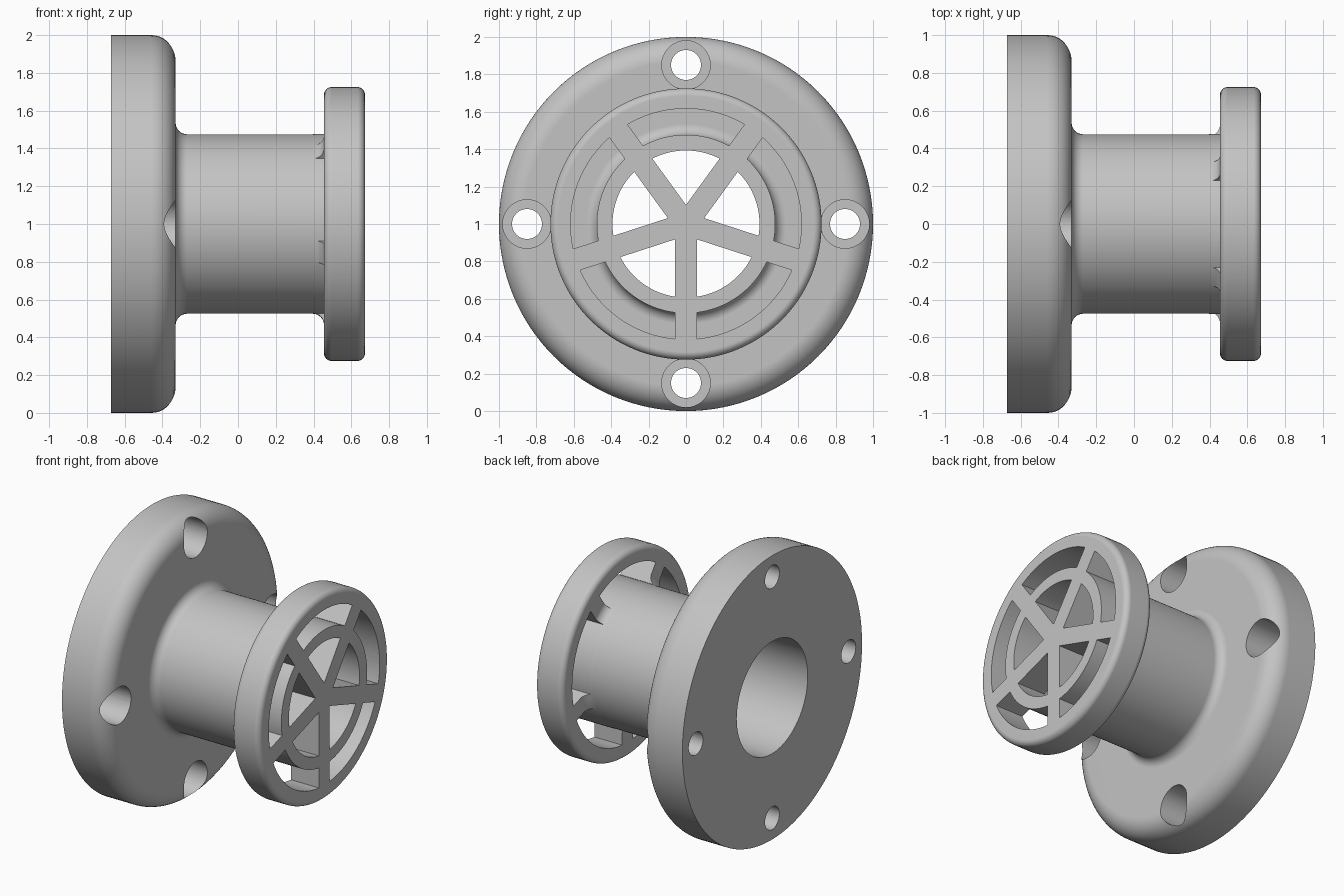
import bpy, bmesh
from math import sin, cos, asin, pi, radians
from mathutils import Matrix, Vector

if "Cube" in bpy.data.objects:
    bpy.data.objects.remove(bpy.data.objects["Cube"], do_unlink=True)

BACK, FRONT = -0.672, 0.672      # ends along x
FLANGE, CAP = -0.33, 0.455       # inner faces of the flange and the cap
BORE, TUBE, CAP_R = 0.395, 0.475, 0.725
SPOKE = 0.06                     # half the spoke width
AXIS = Vector((0, 0, 1))


def arc(x, r, rad, start, end, steps=8):
    """Quarter-round points in the (x, radius) plane."""
    angles = [radians(start + (end - start) * i / steps) for i in range(steps + 1)]
    return [(x + rad * cos(a), r + rad * sin(a)) for a in angles]


def lathe(bm, profile, centre, steps):
    """Revolve (x, radius) points round an x-parallel line."""
    verts = [bm.verts.new(centre + Vector((x, 0, r))) for x, r in profile]
    edges = [bm.edges.new(pair) for pair in zip(verts, verts[1:])]
    result = bmesh.ops.spin(bm, geom=verts + edges, cent=centre, axis=(1, 0, 0),
                            angle=2 * pi, steps=steps, use_duplicate=False)
    bmesh.ops.remove_doubles(bm, verts=bm.verts, dist=1e-5)


def sector(bm, r_in, r_out, a0, a1, x0, x1, steps=20):
    """Prism between two spokes, its sides parallel to them."""
    def sweep(r):
        off = asin(SPOKE / r)
        lo, hi = a0 + off, a1 - off
        return [(r, lo + (hi - lo) * i / steps) for i in range(steps + 1)]
    if r_in:
        inner = sweep(r_in)
    else:
        inner = [(SPOKE / sin((a1 - a0) / 2), (a0 + a1) / 2)]
    outline = sweep(r_out) + inner[::-1]
    face = bm.faces.new([bm.verts.new(AXIS + Vector((x0, r * cos(a), r * sin(a))))
                         for r, a in outline])
    top = bmesh.ops.extrude_face_region(bm, geom=[face])["geom"]
    bmesh.ops.translate(bm, vec=(x1 - x0, 0, 0),
                        verts=[v for v in top if isinstance(v, bmesh.types.BMVert)])


def finish(bm, name):
    bmesh.ops.recalc_face_normals(bm, faces=bm.faces)
    mesh = bpy.data.meshes.new(name)
    bm.to_mesh(mesh)
    bm.free()
    obj = bpy.data.objects.new(name, mesh)
    bpy.context.collection.objects.link(obj)
    return obj


# Body: flange, tube and cap as one turned solid
profile = [(CAP, 0), (CAP, BORE), (BACK, BORE), (BACK, 1)]
profile += arc(FLANGE - 0.13, 0.87, 0.13, 90, 0, 12)
profile += arc(FLANGE + 0.06, TUBE + 0.06, 0.06, 180, 270)
profile += arc(CAP - 0.06, TUBE + 0.06, 0.06, 270, 360)
profile += arc(CAP + 0.04, CAP_R - 0.04, 0.04, 180, 90)
profile += arc(FRONT - 0.04, CAP_R - 0.04, 0.04, 90, 0)
profile += [(FRONT, 0)]
bm = bmesh.new()
lathe(bm, profile, AXIS, 128)
body = finish(bm, "flanged_tube")

# Cutter: counterbored bolt holes, cap windows and outer slots
bm = bmesh.new()
bolt = [(-0.8, 0), (-0.8, 0.08), (-0.56, 0.08), (-0.56, 0.13), (-0.2, 0.13), (-0.2, 0)]
for k in range(4):
    a = k * pi / 2
    lathe(bm, bolt, AXIS + Vector((0, cos(a), sin(a))) * 0.85, 48)
for k in range(5):
    a0 = radians(-90 + 72 * k)
    a1 = a0 + radians(72)
    sector(bm, 0, BORE - 0.002, a0, a1, CAP - 0.05, 0.8)
    sector(bm, TUBE + 0.002, 0.617, a0, a1, CAP - 0.07, 0.8)
cutter = finish(bm, "hole_cutter")
cutter.hide_render = True

bpy.context.view_layer.objects.active = body
body.select_set(True)
cut = body.modifiers.new("holes", 'BOOLEAN')
cut.operation = 'DIFFERENCE'
cut.solver = 'EXACT'
cut.object = cutter
bpy.ops.object.modifier_apply(modifier=cut.name)
bpy.data.objects.remove(cutter, do_unlink=True)

# Smooth rounds with crisp edges and flat faces
bpy.ops.object.shade_smooth_by_angle(angle=radians(30))
weighted = body.modifiers.new("flat_faces", 'WEIGHTED_NORMAL')
weighted.keep_sharp = True

# Material
grey = bpy.data.materials.new("light_grey")
grey.use_nodes = True
colour = (0.55, 0.55, 0.55, 1)
grey.diffuse_color = colour
grey.node_tree.nodes["Principled BSDF"].inputs["Base Color"].default_value = colour
body.data.materials.clear()
body.data.materials.append(grey)
